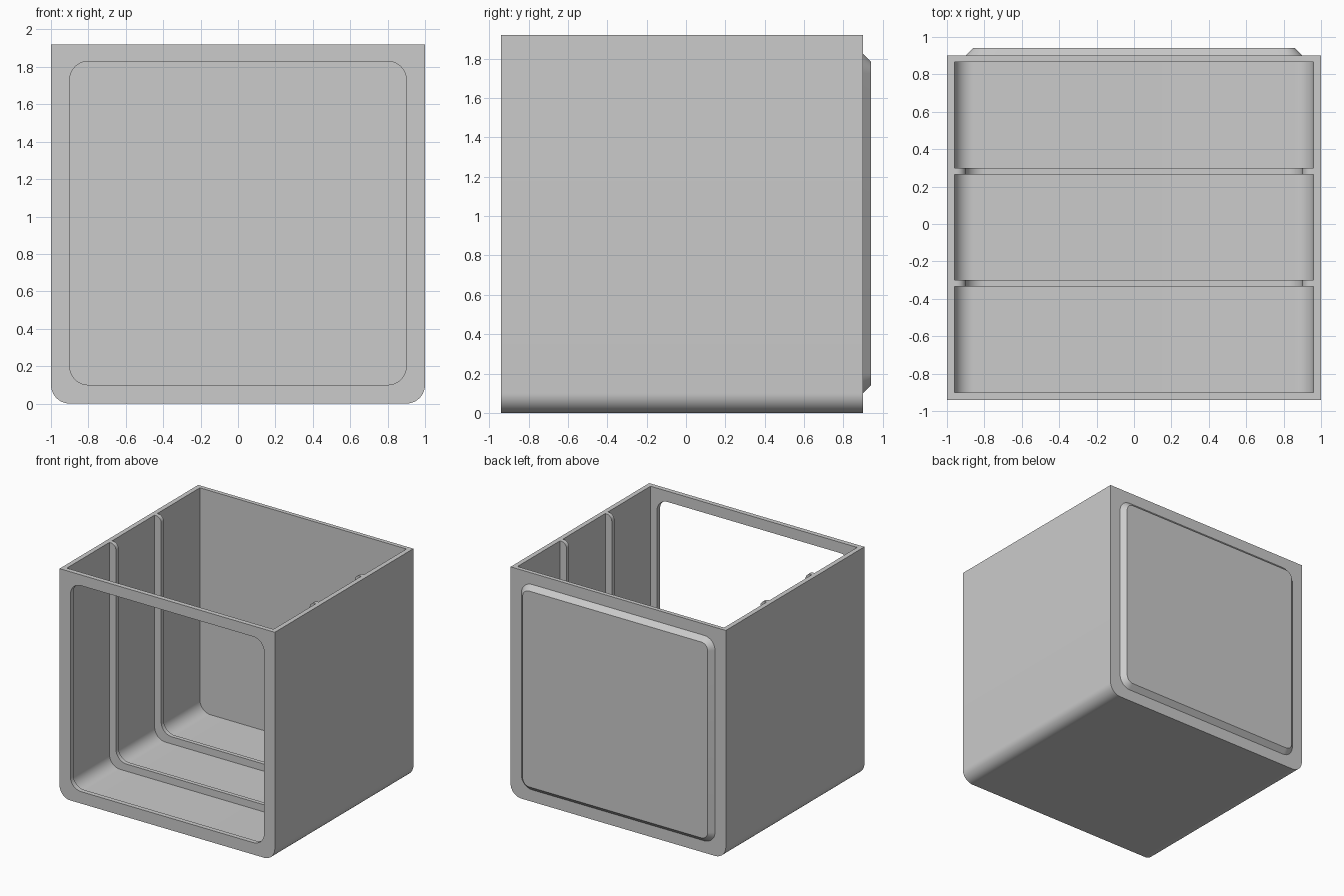
import bpy, bmesh, math

cube = bpy.data.objects.get("Cube")
if cube:
    bpy.data.objects.remove(cube, do_unlink=True)

grey = bpy.data.materials.new("light_grey")
grey.use_nodes = True
COLOUR = (0.6, 0.6, 0.6, 1)
grey.diffuse_color = COLOUR
grey.node_tree.nodes["Principled BSDF"].inputs["Base Color"].default_value = COLOUR


def arc(cx, cz, r, start, end, steps=12):
    """Points on an arc in the XZ plane, angles in degrees."""
    angles = [math.radians(start + (end - start) * i / steps) for i in range(steps + 1)]
    return [(cx + r * math.cos(a), cz + r * math.sin(a)) for a in angles]


def tray(half, low, high, r):
    """U-shaped outline: rounded below, square above."""
    return (arc(-half + r, low + r, r, 180, 270) + arc(half - r, low + r, r, 270, 360)
            + [(half, high), (-half, high)])


def rounded(half, low, high, r):
    """Outline with four rounded corners."""
    return (tray(half, low, high, r)[:-2] + arc(half - r, high - r, r, 0, 90)
            + arc(-half + r, high - r, r, 90, 180))


def loft(name, sections):
    """Solid through outlines placed at increasing y."""
    bm = bmesh.new()
    rings = [[bm.verts.new((x, y, z)) for x, z in outline] for y, outline in sections]
    for a, b in zip(rings, rings[1:]):
        for i in range(len(a)):
            j = (i + 1) % len(a)
            bm.faces.new((a[i], a[j], b[j], b[i]))
    bm.faces.new(rings[0])
    bm.faces.new(rings[-1])
    bmesh.ops.recalc_face_normals(bm, faces=bm.faces)
    mesh = bpy.data.meshes.new(name)
    bm.to_mesh(mesh)
    bm.free()
    mesh.materials.append(grey)
    obj = bpy.data.objects.new(name, mesh)
    bpy.context.collection.objects.link(obj)
    return obj


def activate(obj):
    bpy.ops.object.select_all(action="DESELECT")
    obj.select_set(True)
    bpy.context.view_layer.objects.active = obj


def carve(body, cutter):
    cutter.hide_render = True
    mod = body.modifiers.new("carve", "BOOLEAN")
    mod.operation = "DIFFERENCE"
    mod.solver = "EXACT"
    mod.object = cutter
    activate(body)
    bpy.ops.object.modifier_apply(modifier=mod.name)
    bpy.data.objects.remove(cutter, do_unlink=True)


FRONT, BACK, TOP = -0.94, 0.9, 1.92
ABOVE = TOP + 0.1

# Outer shell
body = loft("box_body", [(y, tray(1, 0, TOP, 0.1)) for y in (FRONT, BACK)])

# Three open-topped compartments
for y in (-0.9, -0.335, 0.265 + 0.035):
    depth = 0.565
    if y == -0.335:
        y = -0.3
    carve(body, loft("compartment_cutter",
                     [(v, tray(0.96, 0.04, ABOVE, 0.1)) for v in (y, y + depth)]))

# Front window
carve(body, loft("window_cutter",
                 [(y, rounded(0.9, 0.1, 1.83, 0.1)) for y in (-1, -0.6)]))

# Opening through both ribs, with rounded rib tops at the walls
R = 0.05
opening = (tray(0.9, 0.1, ABOVE, 0.1)[:-2]
           + arc(0.9 + R, TOP - R, R, 180, 90) + [(0.9 + R, ABOVE), (-0.9 - R, ABOVE)]
           + arc(-0.9 - R, TOP - R, R, 90, 0))
carve(body, loft("rib_cutter", [(y, opening) for y in (-0.5, 0.5)]))

# Raised panel on the back with a chamfered rim
panel = loft("back_panel", [(BACK - 0.01, rounded(0.9, 0.1, 1.825, 0.1)),
                            (BACK, rounded(0.9, 0.1, 1.825, 0.1)),
                            (0.94, rounded(0.86, 0.14, 1.785, 0.06))])

for obj in (body, panel):
    activate(obj)
    bpy.ops.object.shade_smooth_by_angle(angle=math.radians(30))
